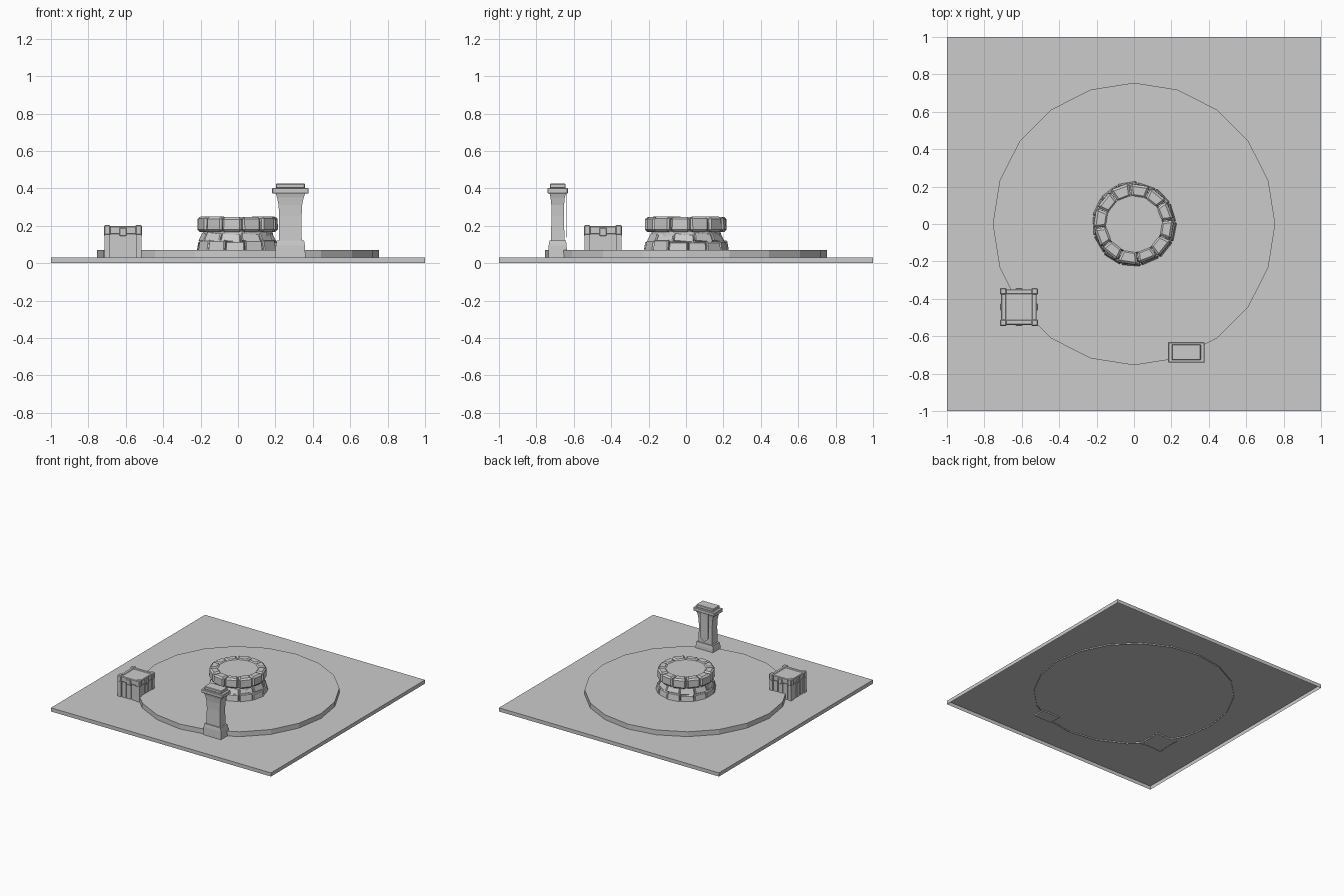
import bpy, bmesh, math, random

if "Cube" in bpy.data.objects:
    bpy.data.objects.remove(bpy.data.objects["Cube"])
random.seed(4)

def make(name, verts, faces):
    me = bpy.data.meshes.new(name)
    me.from_pydata(verts, [], faces)
    bm = bmesh.new()
    bm.from_mesh(me)
    bmesh.ops.recalc_face_normals(bm, faces=bm.faces)
    bm.to_mesh(me)
    bm.free()
    ob = bpy.data.objects.new(name, me)
    bpy.context.collection.objects.link(ob)
    return ob

def bevel(ob, w):
    m = ob.modifiers.new("bevel", 'BEVEL')
    m.width, m.segments = w, 1
    return ob

def loft(name, rings, bottom=True):
    """Skin a list of equal-length point loops, closing the ends."""
    n = len(rings[0])
    faces = [(k*n+i, k*n+(i+1) % n, (k+1)*n+(i+1) % n, (k+1)*n+i)
             for k in range(len(rings)-1) for i in range(n)]
    faces.append(tuple(range((len(rings)-1)*n, len(rings)*n)))
    if bottom:
        faces.append(tuple(range(n))[::-1])
    return make(name, [p for r in rings for p in r], faces)

def rect(cx, cy, hx, hy, z):
    return [(cx-hx, cy-hy, z), (cx+hx, cy-hy, z), (cx+hx, cy+hy, z), (cx-hx, cy+hy, z)]

def box(name, cx, cy, hx, hy, z0, z1, bev=0, bottom=True):
    ob = loft(name, [rect(cx, cy, hx, hy, z0), rect(cx, cy, hx, hy, z1)], bottom)
    return bevel(ob, bev) if bev else ob

def circle(r, z, n):
    return [(r*math.cos(2*math.pi*i/n), r*math.sin(2*math.pi*i/n), z) for i in range(n)]

def stone_ring(name, count, rin, rlow, rhigh, z0, z1, jr, jz, phase, bev, tilt=0):
    """Ring of slightly irregular wedge-shaped stones."""
    step = 2*math.pi/count
    for k in range(count):
        a0, a1 = (k+phase)*step+0.012, (k+1+phase)*step-0.012
        dr, dz = random.uniform(-jr, 0), random.uniform(-jz, 0)
        loops = []
        for z, ro in ((z0, rlow+dr), (z1+dz, rhigh+dr)):
            loop = []
            for r, a, s in ((rin, a0, 1), (ro, a0, 1), (ro, a1, -1), (rin, a1, -1)):
                loop.append((r*math.cos(a), r*math.sin(a), z+s*tilt))
            loops.append(loop)
        bevel(loft(name, loops), bev)

# Ground slab and round terrace, both open underneath
box("ground_slab", 0, 0, 1, 1, 0, 0.03, bottom=False)
loft("terrace", [circle(0.755, 0.02, 20), circle(0.755, 0.07, 20)], False)

# Stone well: core, three courses of stones and the filled top
loft("well_core", [circle(0.195, 0.06, 20), circle(0.185, 0.17, 20),
                   circle(0.16, 0.175, 20), circle(0.153, 0.24, 20)])
stone_ring("well_base_stone", 13, 0.17, 0.232, 0.222, 0.06, 0.125, 0.008, 0.012, 0.1, 0.006)
stone_ring("well_middle_stone", 11, 0.16, 0.215, 0.192, 0.113, 0.165, 0.008, 0.008, 0.4, 0.006, 0.005)
stone_ring("well_rim_stone", 12, 0.148, 0.224, 0.222, 0.168, 0.252, 0.01, 0.006, 0.2, 0.012)

# Crate: body, lid, corner posts, top beams and plank strips
cx, cy = -0.615, -0.444
box("crate_body", cx, cy, 0.086, 0.086, 0.02, 0.185)
box("crate_lid", cx, cy, 0.074, 0.074, 0.18, 0.194, 0.004)
for sx in (-1, 1):
    for sy in (-1, 1):
        x, y = cx+sx*0.084, cy+sy*0.084
        box("crate_post", x, y, 0.015, 0.015, 0.02, 0.16)
        box("crate_corner_cap", x, y, 0.018, 0.018, 0.15, 0.204, 0.006)
for s in (-1, 1):
    box("crate_beam_x", cx, cy+s*0.082, 0.075, 0.013, 0.155, 0.198, 0.004)
    box("crate_beam_y", cx+s*0.082, cy, 0.013, 0.075, 0.155, 0.198, 0.004)
    box("crate_clasp_x", cx, cy+s*0.092, 0.019, 0.010, 0.145, 0.19, 0.004)
    box("crate_clasp_y", cx+s*0.092, cy, 0.010, 0.019, 0.145, 0.19, 0.004)
    for t in (-0.045, 0, 0.045):
        box("crate_plank_x", cx+t, cy+s*0.088, 0.018, 0.006, 0.02, 0.155)
        box("crate_plank_y", cx+s*0.088, cy+t, 0.006, 0.018, 0.02, 0.155)

# Pillar: plinth with sloped shoulder, flared shaft, stepped cap
px, py = 0.28, -0.686
loft("pillar_base", [rect(px, py, hx, hy, z) for hx, hy, z in
     ((0.081, 0.051, 0.02), (0.078, 0.048, 0.095), (0.073, 0.044, 0.122))])
loft("pillar_shaft", [rect(px, py, hx, hy, z) for hx, hy, z in
     ((0.061, 0.037, 0.11), (0.060, 0.033, 0.25), (0.063, 0.034, 0.31),
      (0.071, 0.038, 0.35), (0.079, 0.044, 0.375))])
box("pillar_cap", px, py, 0.098, 0.055, 0.372, 0.402, 0.004)
box("pillar_cap_top", px, py, 0.078, 0.042, 0.40, 0.425, 0.004)

# Hanging banner on the back of the pillar, tapering to a point
out = [(-0.036, 0.385), (0.036, 0.385), (0.036, 0.17), (0, 0.138), (-0.036, 0.17)]
loft("pillar_banner", [[(px+x, y, z) for x, z in out] for y in (py+0.047, py+0.051)])
